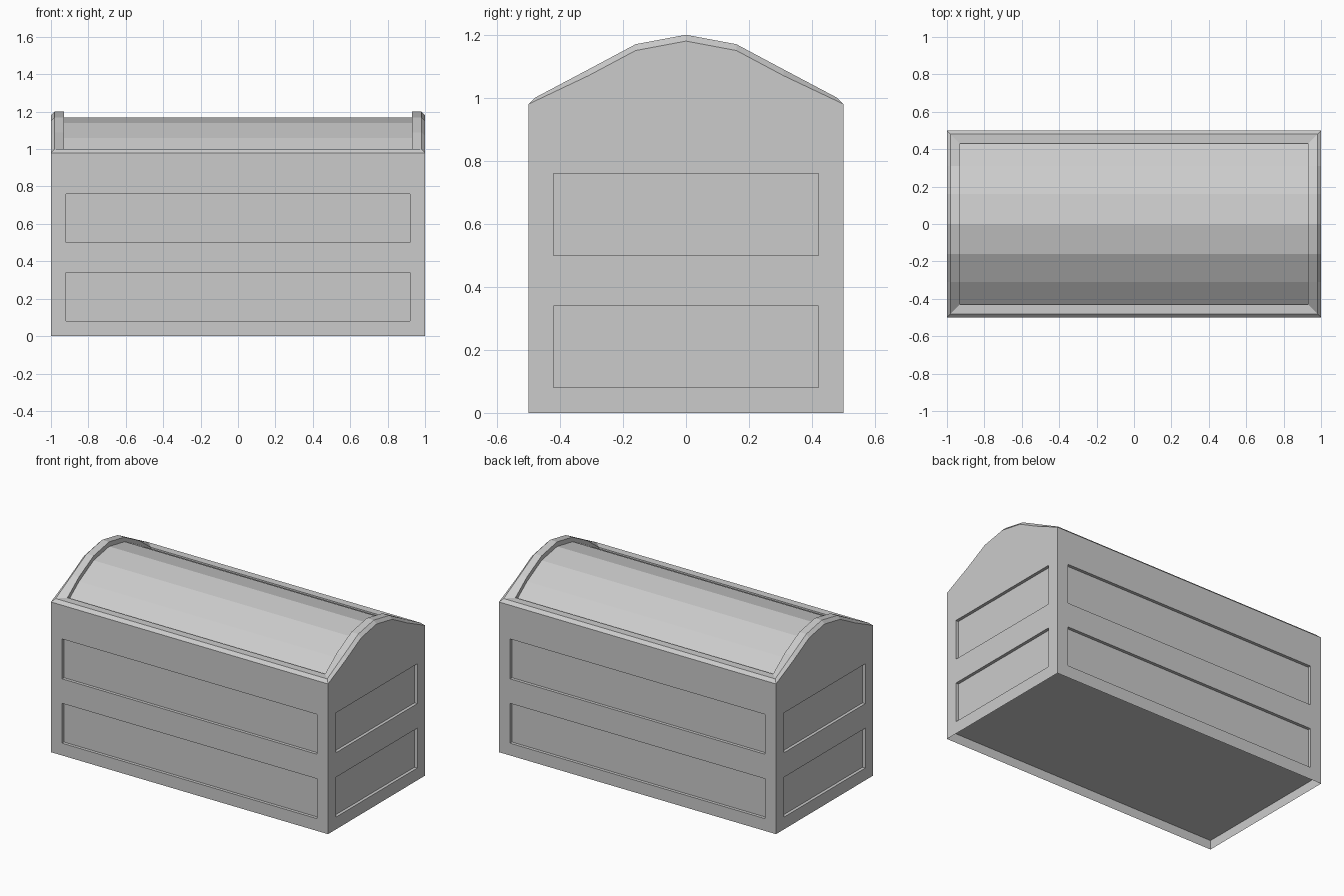
import bpy, bmesh
from math import pi
from mathutils import Matrix, Vector

if "Cube" in bpy.data.objects:
    bpy.data.objects.remove(bpy.data.objects["Cube"])


def make(name, polys):
    """Object from a list of point loops, welded where they touch."""
    bm = bmesh.new()
    for p in polys:
        bm.faces.new([bm.verts.new(c) for c in p])
    bmesh.ops.remove_doubles(bm, verts=bm.verts, dist=1e-4)
    me = bpy.data.meshes.new(name)
    bm.to_mesh(me)
    bm.free()
    ob = bpy.data.objects.new(name, me)
    bpy.context.collection.objects.link(ob)
    return ob


def bridge(a, b):
    n = len(a)
    return [[a[i], a[(i + 1) % n], b[(i + 1) % n], b[i]] for i in range(n)]


def mirrored(half):
    """Half arch from edge to ridge -> full arch from -y to +y."""
    return [(-y, z) for y, z in half] + [(y, z) for y, z in half[-2::-1]]


def lid_loop(x, arch):
    return [(x, y, z) for y, z in arch] + [(-x, y, z) for y, z in arch[::-1]]


# Arched lid profiles, outside to inside
EAVE = 0.98
outer = mirrored([(0.5, EAVE), (0.31, 1.07), (0.16, 1.15), (0, 1.18)])
crest = mirrored([(0.48, 1.0), (0.31, 1.09), (0.16, 1.17), (0, 1.2)])
inner = mirrored([(0.43, 1.0), (0.31, 1.09), (0.16, 1.17), (0, 1.2)])
sunk = [(y, z - 0.03) for y, z in inner]

# Walls with two sunken panels each
LEVELS = [0, 0.08, 0.34, 0.50, 0.76, EAVE]
DEPTH = 0.02


def wall(name, half, dist, angle, gable=None):
    rot = Matrix.Rotation(angle, 3, 'Z')

    def pt(u, z, d=0):
        return rot @ Vector((u, d - dist, z))

    us = [-half, 0.08 - half, half - 0.08, half]
    polys = []
    for i in range(3):
        for j in range(5):
            c = [(us[i], LEVELS[j]), (us[i + 1], LEVELS[j]),
                 (us[i + 1], LEVELS[j + 1]), (us[i], LEVELS[j + 1])]
            front = [pt(*p) for p in c]
            if i == 1 and j in (1, 3):
                back = [pt(*p, DEPTH) for p in c]
                polys += bridge(front, back) + [back]
            else:
                polys.append(front)
    if gable:
        polys.append([pt(u, EAVE) for u in us] + [pt(*p) for p in gable[-2:0:-1]])
    make(name, polys)


wall("front_wall", 1.0, 0.5, 0)
wall("back_wall", 1.0, 0.5, pi)
wall("right_wall", 0.5, 1.0, pi / 2, outer)
wall("left_wall", 0.5, 1.0, -pi / 2, outer)

# Raised lid rim: chamfer, flat top, inner step
loops = [lid_loop(1.0, outer), lid_loop(0.98, crest),
         lid_loop(0.93, inner), lid_loop(0.93, sunk)]
make("lid_rim", [q for a, b in zip(loops, loops[1:]) for q in bridge(a, b)])

# Sunken arched lid surface
s = loops[-1]
n = len(s)
make("lid_panel", [[s[i], s[i + 1], s[n - 2 - i], s[n - 1 - i]]
                   for i in range(n // 2 - 1)])

# Floor, raised above the bottom edge of the walls
FLOOR = 0.06
make("floor", [[(-1, -0.5, FLOOR), (-1, 0.5, FLOOR), (1, 0.5, FLOOR), (1, -0.5, FLOOR)]])
